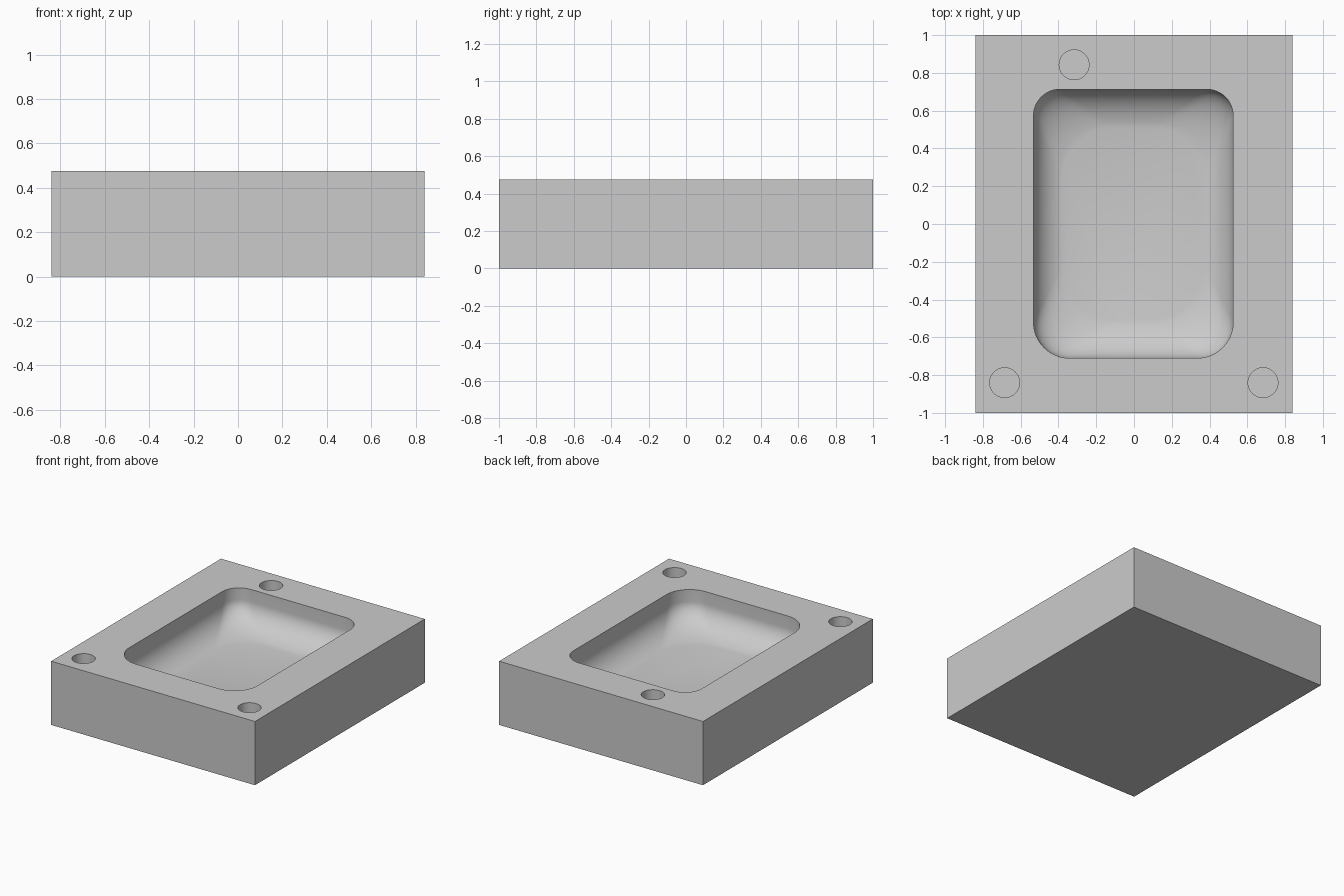
import bpy, bmesh, math

if "Cube" in bpy.data.objects:
    bpy.data.objects.remove(bpy.data.objects["Cube"])

TOP = 0.475
grey = bpy.data.materials.new("grey")
grey.diffuse_color = (0.6, 0.6, 0.6, 1)
grey.use_nodes = True
grey.node_tree.nodes["Principled BSDF"].inputs["Base Color"].default_value = grey.diffuse_color


def rounded_rect(x0, x1, y0, y1, r_front, r_back, steps=12):
    """Counter-clockwise outline with separate front and back corner radii."""
    corners = [(x1 - r_back, y1 - r_back, r_back, 0), (x0 + r_back, y1 - r_back, r_back, 90),
               (x0 + r_front, y0 + r_front, r_front, 180), (x1 - r_front, y0 + r_front, r_front, 270)]
    pts = []
    for cx, cy, r, start in corners:
        for i in range(steps + 1):
            a = math.radians(start + 90 * i / steps)
            pts.append((cx + r * math.cos(a), cy + r * math.sin(a)))
    return pts


def loft(name, rings):
    """Closed solid through a stack of outlines, listed from top to bottom."""
    bm = bmesh.new()
    loops = [[bm.verts.new((x, y, z)) for x, y in pts] for pts, z in rings]
    n = len(loops[0])
    for a, b in zip(loops, loops[1:]):
        for i in range(n):
            j = (i + 1) % n
            bm.faces.new((a[i], b[i], b[j], a[j]))
    bm.faces.new(loops[0])
    bm.faces.new(loops[-1][::-1])
    bmesh.ops.recalc_face_normals(bm, faces=bm.faces)
    mesh = bpy.data.meshes.new(name)
    bm.to_mesh(mesh)
    bm.free()
    mesh.materials.append(grey)
    obj = bpy.data.objects.new(name, mesh)
    bpy.context.collection.objects.link(obj)
    return obj


# Block
box = [(-0.84, -1), (0.84, -1), (0.84, 1), (-0.84, 1)]
block = loft("mould_block", [(box, TOP), (box, 0)])

# Basin: short upright wall, then an elliptical sweep meeting the floor at a slight angle
WALL, DEPTH, SWEEP, END = 0.09, 0.275, 0.2, math.radians(75)
profile = [(0, -0.1), (0, WALL)]
for i in range(1, 15):
    a = END * i / 14
    profile.append((SWEEP * (1 - math.cos(a)) / (1 - math.cos(END)),
                    WALL + (DEPTH - WALL) * math.sin(a) / math.sin(END)))
rings = []
for d, depth in profile:
    dx, t = 0.75 * d, d / SWEEP
    rings.append((rounded_rect(-0.532 + dx, 0.525 - dx, -0.71 + d, 0.713 - d,
                               0.19 + 0.11 * t, 0.14 + 0.15 * t), TOP - depth))
cutters = [loft("basin_cutter", rings)]

# Three blind locating holes
for hx, hy in [(-0.317, 0.843), (-0.685, -0.84), (0.683, -0.84)]:
    circle = [(hx + 0.079 * math.cos(math.tau * i / 48), hy + 0.079 * math.sin(math.tau * i / 48))
              for i in range(48)]
    cutters.append(loft("hole_cutter", [(circle, TOP + 0.1), (circle, TOP - 0.16)]))

# Cut the basin and holes into the block
bpy.context.view_layer.objects.active = block
block.select_set(True)
for cutter in cutters:
    mod = block.modifiers.new("cut", 'BOOLEAN')
    mod.operation = 'DIFFERENCE'
    mod.solver = 'EXACT'
    mod.object = cutter
    bpy.ops.object.modifier_apply(modifier=mod.name)
    bpy.data.objects.remove(cutter, do_unlink=True)

bpy.ops.object.shade_smooth_by_angle(angle=math.radians(35))
